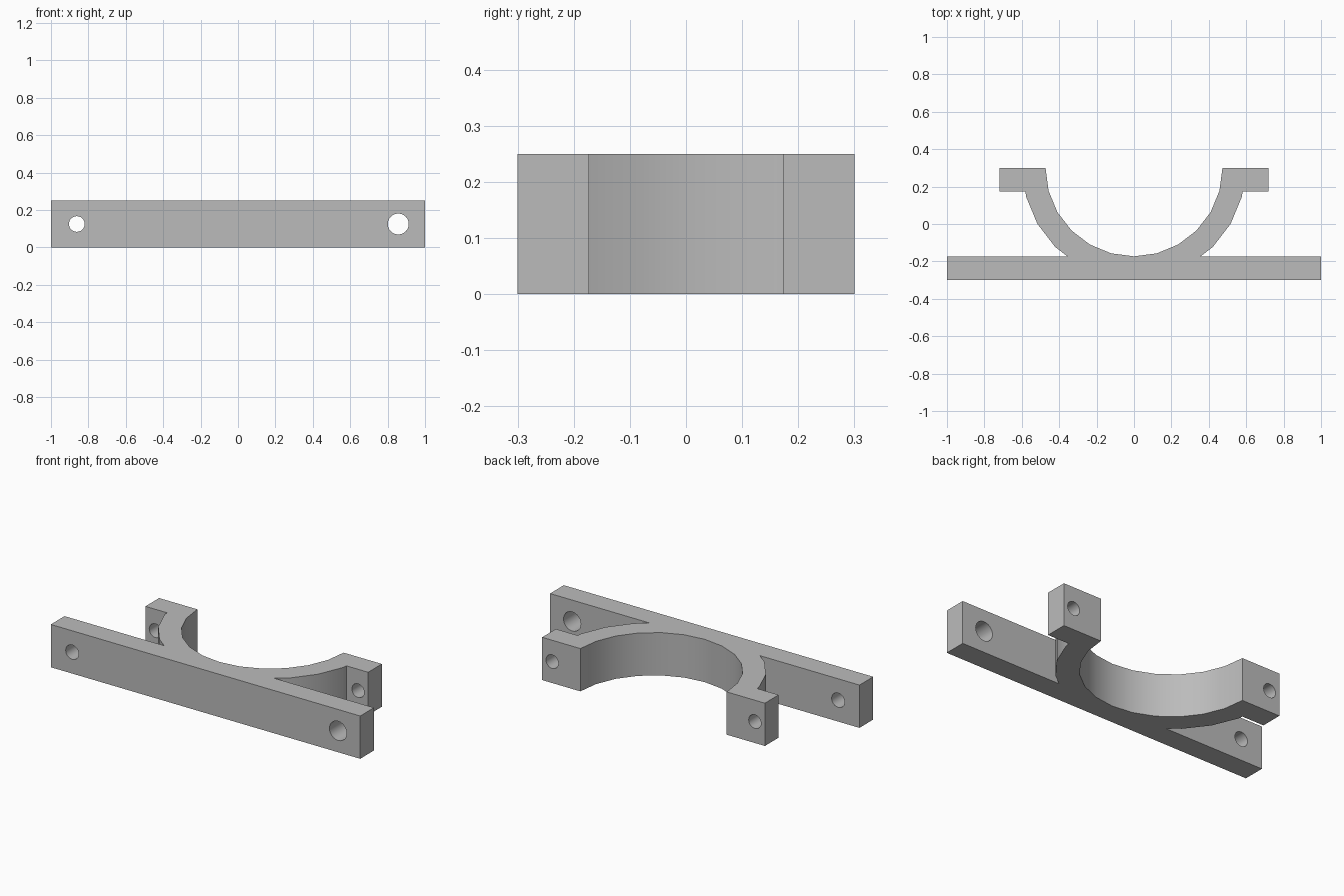
import bpy, bmesh
from math import sin, cos, radians, pi
from mathutils import Matrix, Vector

if "Cube" in bpy.data.objects:
    bpy.data.objects.remove(bpy.data.objects["Cube"])

HEIGHT = 0.25
BACK, FRONT = 0.3, -0.3          # y limits
PLATE_Y, EAR_Y = -0.173, 0.173   # back of the plate, front of the ears
R_IN, R_OUT = 0.473, 0.597       # saddle radii, centred on the back edge

grey = bpy.data.materials.new("grey")
grey.use_nodes = True
grey.diffuse_color = (0.5, 0.5, 0.5, 1)
grey.node_tree.nodes["Principled BSDF"].inputs["Base Color"].default_value = (0.5, 0.5, 0.5, 1)


def arc(r, degrees):
    return Vector((r * cos(radians(degrees)), BACK - r * sin(radians(degrees))))


def at_y(a, b, y):
    return a.lerp(b, (y - a.y) / (b.y - a.y))


# Half outline: plate, outer saddle, ear, inner saddle
half = [Vector((1, FRONT)), Vector((1, PLATE_Y)),
        at_y(arc(R_OUT, 45), arc(R_OUT, 60), PLATE_Y)]
half += [arc(R_OUT, d) for d in (45, 30, 15)]
half[-1:] = [half[-1], at_y(arc(R_OUT, 0), arc(R_OUT, 15), EAR_Y)]
half += [Vector((0.72, EAR_Y)), Vector((0.72, BACK))]
half += [arc(R_IN, d) for d in range(0, 90, 15)]
outline = half + [arc(R_IN, 90)] + [Vector((-p.x, p.y)) for p in reversed(half)]

# Clamp body: the outline raised to full height
bm = bmesh.new()
base = bm.faces.new([bm.verts.new((p.x, p.y, 0)) for p in outline])
top = bmesh.ops.extrude_face_region(bm, geom=[base])["geom"]
bmesh.ops.translate(bm, vec=(0, 0, HEIGHT),
                    verts=[g for g in top if isinstance(g, bmesh.types.BMVert)])
bmesh.ops.recalc_face_normals(bm, faces=bm.faces)
mesh = bpy.data.meshes.new("clamp_bracket")
bm.to_mesh(mesh)
bm.free()
mesh.materials.append(grey)
body = bpy.data.objects.new("clamp_bracket", mesh)
bpy.context.collection.objects.link(body)

# Screw holes: (x, y centre, radius), two in the plate and one in each ear
plate_mid, ear_mid = (FRONT + PLATE_Y) / 2, (BACK + EAR_Y) / 2
for x, y, r in ((-0.862, plate_mid, 0.042), (0.857, plate_mid, 0.056),
                (-0.655, ear_mid, 0.04), (0.655, ear_mid, 0.04)):
    bm = bmesh.new()
    bmesh.ops.create_cone(bm, cap_ends=True, segments=24, radius1=r, radius2=r, depth=0.2,
                          matrix=Matrix.Translation((x, y, HEIGHT / 2)) @ Matrix.Rotation(pi / 2, 4, 'X'))
    cut_mesh = bpy.data.meshes.new("hole_cutter")
    bm.to_mesh(cut_mesh)
    bm.free()
    cut_mesh.materials.append(grey)
    cutter = bpy.data.objects.new("hole_cutter", cut_mesh)
    bpy.context.collection.objects.link(cutter)
    cutter.hide_render = True
    mod = body.modifiers.new("hole", 'BOOLEAN')
    mod.operation, mod.solver, mod.object = 'DIFFERENCE', 'EXACT', cutter
    bpy.context.view_layer.objects.active = body
    bpy.ops.object.modifier_apply(modifier=mod.name)
    bpy.data.objects.remove(cutter)

# Smooth the curved walls, keep the corners sharp
bpy.ops.object.select_all(action='DESELECT')
body.select_set(True)
bpy.context.view_layer.objects.active = body
bpy.ops.object.shade_smooth_by_angle(angle=radians(30))
